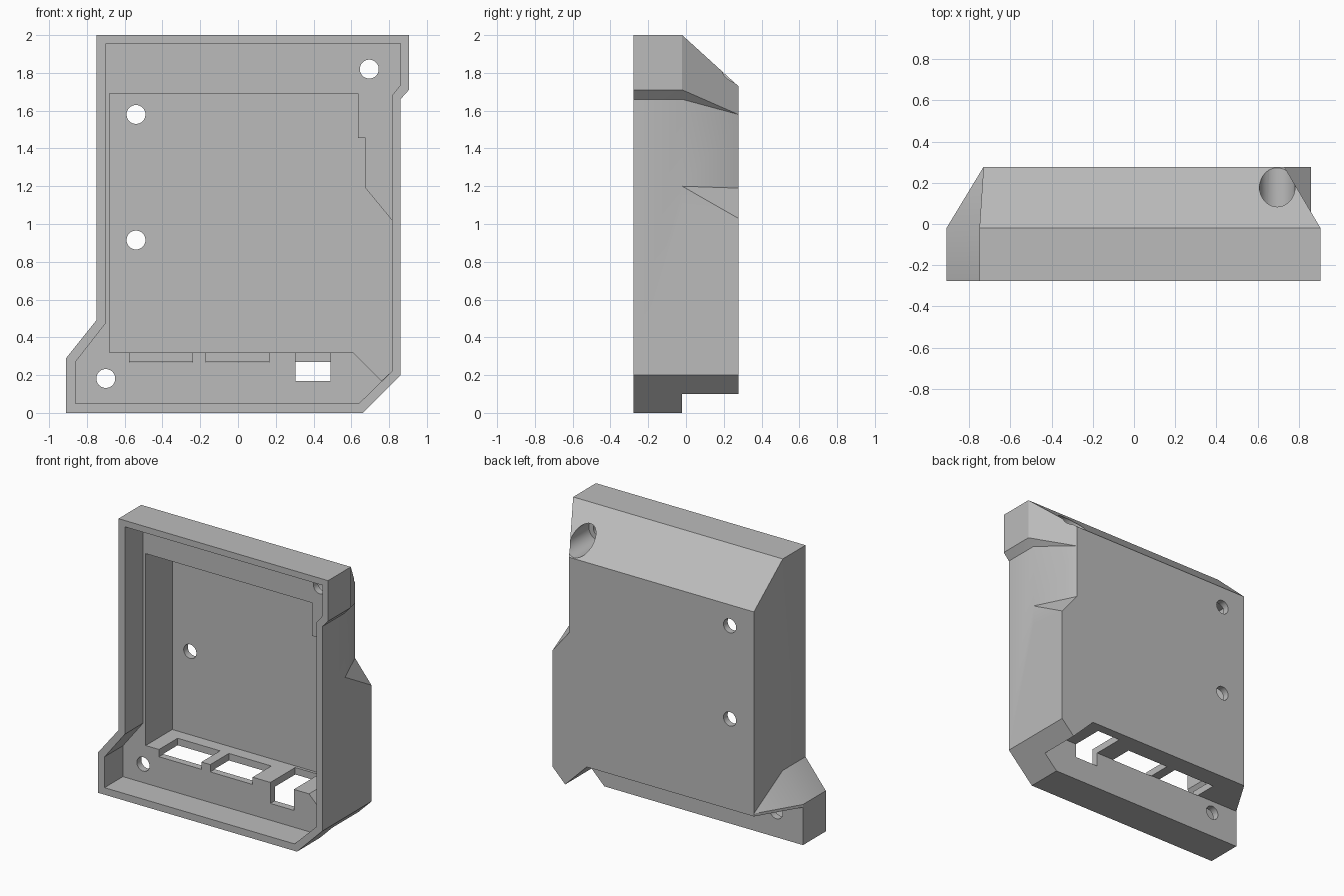
import bpy, bmesh, math
from mathutils import Matrix

cube = bpy.data.objects.get("Cube")
if cube:
    bpy.data.objects.remove(cube, do_unlink=True)

FRONT, LEDGE, STEP, FLOOR, BACK = -0.277, -0.07, -0.02, 0.23, 0.277

grey = bpy.data.materials.new("plain_grey")
grey.use_nodes = True
grey.diffuse_color = (0.5, 0.5, 0.5, 1)
grey.node_tree.nodes["Principled BSDF"].inputs["Base Color"].default_value = (0.5, 0.5, 0.5, 1)


def make_object(name, bm):
    bmesh.ops.recalc_face_normals(bm, faces=bm.faces)
    mesh = bpy.data.meshes.new(name)
    bm.to_mesh(mesh)
    bm.free()
    mesh.materials.append(grey)
    obj = bpy.data.objects.new(name, mesh)
    bpy.context.collection.objects.link(obj)
    return obj


def loft(name, ring_a, ya, ring_b, yb):
    """Solid between two (x, z) outlines lying at two depths."""
    bm = bmesh.new()
    a = [bm.verts.new((x, ya, z)) for x, z in ring_a]
    b = [bm.verts.new((x, yb, z)) for x, z in ring_b]
    bm.faces.new(a)
    bm.faces.new(b)
    for i in range(len(a)):
        j = (i + 1) % len(a)
        bm.faces.new((a[i], a[j], b[j], b[i]))
    bmesh.ops.remove_doubles(bm, verts=bm.verts, dist=0.0005)
    bmesh.ops.triangulate(bm, faces=[f for f in bm.faces if len(f.verts) == 4])
    return make_object(name, bm)


def prism(name, ring, ya, yb):
    return loft(name, ring, ya, ring, yb)


def box(name, x0, x1, z0, z1, ya, yb):
    return prism(name, [(x0, z0), (x1, z0), (x1, z1), (x0, z1)], ya, yb)


def cylinder(name, x, z, radius, ya, yb):
    bm = bmesh.new()
    bmesh.ops.create_cone(bm, cap_ends=True, segments=40, radius1=radius, radius2=radius,
                          depth=yb - ya,
                          matrix=Matrix.Translation((x, (ya + yb) / 2, z))
                          @ Matrix.Rotation(math.pi / 2, 4, 'X'))
    return make_object(name, bm)


def combine(target, other, operation):
    bpy.context.view_layer.objects.active = target
    mod = target.modifiers.new(operation.lower(), 'BOOLEAN')
    mod.operation, mod.solver, mod.object = operation, 'EXACT', other
    bpy.ops.object.modifier_apply(modifier=mod.name)
    bpy.data.objects.remove(other, do_unlink=True)


# Front rim
rim = [(-0.75, 2), (0.905, 2), (0.905, 1.71), (0.86, 1.66), (0.86, 0.2),
       (0.66, 0), (-0.91, 0), (-0.91, 0.29), (-0.75, 0.49)]
case = prism("enclosure_shell", rim, FRONT, STEP)

# Tapered rear housing: matching points at the rim and on the back
pairs = [((-0.75, 2), (-0.73, 1.73)), ((0.905, 2), (0.73, 1.73)),
         ((0.905, 1.71), (0.73, 1.58)), ((0.86, 1.66), (0.73, 1.53)),
         ((0.86, 1.2), (0.73, 1.19)), ((0.86, 1.06), (0.86, 1.03)),
         ((0.86, 0.2), (0.86, 0.2)), ((0.76, 0.1), (0.76, 0.1)),
         ((0.59, 0.27), (0.59, 0.27)), ((-0.91, 0.27), (-0.73, 0.27)),
         ((-0.91, 0.29), (-0.73, 0.27)), ((-0.75, 0.49), (-0.73, 0.29))]
housing = loft("rear_housing", [p[0] for p in pairs], STEP, [p[1] for p in pairs], BACK)
combine(case, housing, 'UNION')

# Shallow recess inside the rim
recess = [(-0.70, 1.955), (0.86, 1.955), (0.86, 1.735), (0.815, 1.68), (0.815, 0.22),
          (0.64, 0.05), (-0.86, 0.05), (-0.86, 0.27), (-0.70, 0.475)]
combine(case, prism("recess_cutter", recess, FRONT - 0.1, LEDGE), 'DIFFERENCE')

# Deep inner pocket
pocket = [(-0.68, 1.69), (0.635, 1.69), (0.635, 1.455), (0.675, 1.455), (0.675, 1.19),
          (0.815, 1.02), (0.815, 0.22), (0.76, 0.17), (0.61, 0.32), (-0.68, 0.32)]
combine(case, prism("pocket_cutter", pocket, LEDGE - 0.05, FLOOR), 'DIFFERENCE')

# Connector openings in the bottom wall
for x0, x1, z0, depth in ((-0.575, -0.24, 0.268, 0.14), (-0.17, 0.165, 0.268, 0.14),
                          (0.305, 0.49, 0.17, 0.21)):
    combine(case, box("opening_cutter", x0, x1, z0, 0.35, LEDGE - 0.04, depth), 'DIFFERENCE')

# Screw holes and the wide screw well in the sloped top
for x, z in ((-0.54, 1.58), (-0.54, 0.915), (-0.7, 0.182), (0.695, 1.82)):
    combine(case, cylinder("hole_cutter", x, z, 0.05, FRONT - 0.1, BACK + 0.1), 'DIFFERENCE')
combine(case, cylinder("well_cutter", 0.695, 1.82, 0.086, STEP, BACK + 0.1), 'DIFFERENCE')

# Smooth shading with crisp edges
bpy.ops.object.select_all(action='DESELECT')
case.select_set(True)
bpy.context.view_layer.objects.active = case
bpy.ops.object.shade_smooth_by_angle(angle=math.radians(30))
